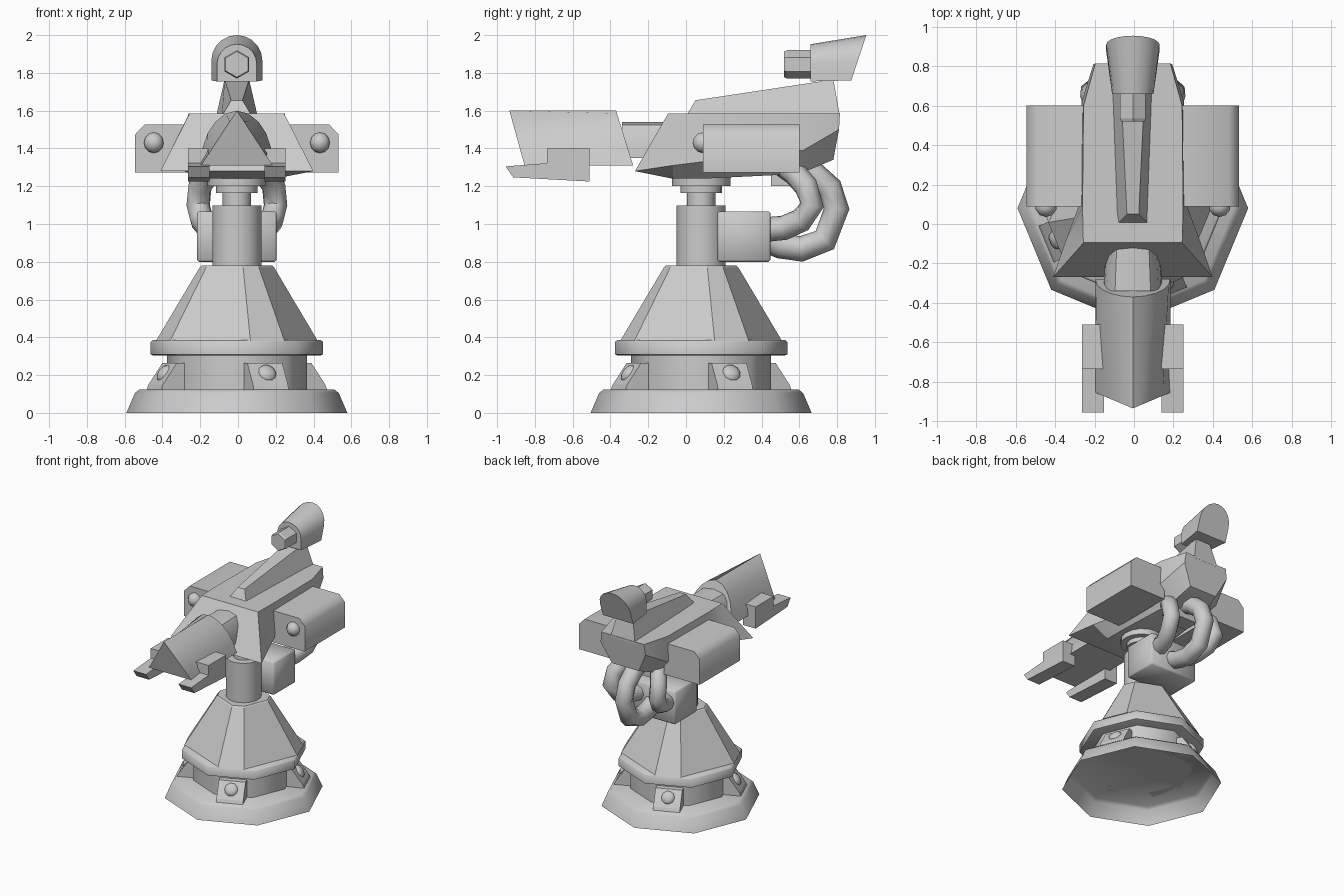
import bpy, bmesh
from math import sin, cos, pi, radians
from mathutils import Matrix, Vector

if "Cube" in bpy.data.objects:
    bpy.data.objects.remove(bpy.data.objects["Cube"])

CX, CY = -0.006, 0.08      # turret centre line, pedestal axis


def smooth_object(ob, angle):
    bpy.ops.object.select_all(action='DESELECT')
    ob.select_set(True)
    bpy.context.view_layer.objects.active = ob
    bpy.ops.object.shade_smooth_by_angle(angle=radians(angle))


def finish(name, bm, smooth=None):
    bmesh.ops.remove_doubles(bm, verts=bm.verts, dist=1e-5)
    bmesh.ops.recalc_face_normals(bm, faces=bm.faces)
    me = bpy.data.meshes.new(name)
    bm.to_mesh(me)
    bm.free()
    ob = bpy.data.objects.new(name, me)
    bpy.context.collection.objects.link(ob)
    if smooth:
        smooth_object(ob, smooth)
    return ob


def loft(name, rings, smooth=None, matrix=None, cap_start=True):
    """Skin a list of equal-length point rings and cap the ends."""
    bm = bmesh.new()
    rows = [[bm.verts.new(p) for p in r] for r in rings]
    n = len(rows[0])
    for a, b in zip(rows, rows[1:]):
        for i in range(n):
            j = (i + 1) % n
            bm.faces.new((a[i], a[j], b[j], b[i]))
    if cap_start:
        bm.faces.new(rows[0])
    bm.faces.new(rows[-1])
    if matrix:
        bm.transform(matrix)
    return finish(name, bm, smooth)


def sym(half, cx=CX):
    """Close a half section (x >= 0) by mirroring it."""
    return [(cx + x, y, z) for x, y, z in half] + [(cx - x, y, z) for x, y, z in reversed(half)]


def turned(name, profile, angles, smooth=None, cap_start=True):
    """Stack rings of (radius, z) around the pedestal axis."""
    return loft(name, [[(CX + r * cos(a), CY + r * sin(a), z) for a in angles]
                       for r, z in profile], smooth, cap_start=cap_start)


def even(n):
    return [2 * pi * i / n for i in range(n)]


def block(name, x0, x1, y0, y1, z0, z1, bevel=0.0):
    bm = bmesh.new()
    bmesh.ops.create_cube(bm, size=1)
    bm.transform(Matrix.Translation(((x0 + x1) / 2, (y0 + y1) / 2, (z0 + z1) / 2))
                 @ Matrix.Diagonal((x1 - x0, y1 - y0, z1 - z0, 1)))
    if bevel:
        bmesh.ops.bevel(bm, geom=bm.edges[:], offset=bevel, segments=1, affect='EDGES')
    return finish(name, bm, 50)


def ball(name, loc, r, scale=(1, 1, 1), rot=Matrix()):
    bm = bmesh.new()
    bmesh.ops.create_uvsphere(bm, u_segments=10, v_segments=6, radius=r)
    bm.transform(Matrix.Translation(loc) @ rot @ Matrix.Diagonal((*scale, 1)))
    return finish(name, bm, 60)


def tube(name, pts, r):
    cu = bpy.data.curves.new(name, 'CURVE')
    cu.dimensions = '3D'
    cu.bevel_depth, cu.bevel_resolution, cu.use_fill_caps = r, 2, True
    sp = cu.splines.new('POLY')
    sp.points.add(len(pts) - 1)
    for p, co in zip(sp.points, pts):
        p.co = (*co, 1)
    ob = bpy.data.objects.new(name, cu)
    bpy.context.collection.objects.link(ob)
    bpy.ops.object.select_all(action='DESELECT')
    ob.select_set(True)
    bpy.context.view_layer.objects.active = ob
    bpy.ops.object.convert(target='MESH')
    bpy.ops.object.shade_smooth_by_angle(angle=radians(60))


# Octagonal pedestal: foot (open underneath), waist and collar
turned("foot", [(.585, 0), (.54, .105), (.515, .125)], even(8), 50, cap_start=False)
turned("waist", [(.37, .125), (.37, .31)], even(8), 50)
turned("collar", [(.445, .305), (.457, .31), (.457, .375), (.445, .385)], even(8), 50)

# Tapered tower with alternating wide and narrow faces
spread = [radians(22.5 + 90 * k + d) for k in range(4) for d in (-13, 13)]
turned("tower", [(.435, .38), (.2, .77), (.19, .78)], spread)

# Four bolted wedge lugs round the waist
for k in range(4):
    turn = Matrix.Translation((CX, CY, 0)) @ Matrix.Rotation(radians(22.5 + 90 * k), 4, 'Z')
    prof = [(.3, .125), (.475, .125), (.465, .15), (.385, .265), (.3, .265)]
    loft(f"lug_{k}", [[(r, s * .1, z) for r, z in prof] for s in (-1, 1)], matrix=turn)
    ball(f"lug_bolt_{k}", turn @ Vector((.418, 0, .21)), .052, (1, 1, .5),
         turn.to_3x3().to_4x4() @ Matrix.Rotation(radians(55), 4, 'Y'))

# Swivel post and bearing
turned("post", [(.13, .77), (.13, 1.097)], even(20), 40)
turned("swivel_shaft", [(.075, 1.09), (.075, 1.19)], even(16), 40)
turned("bearing_ring", [(.11, 1.165), (.11, 1.21)], even(16), 40)
turned("bearing_disc", [(.155, 1.2), (.155, 1.27)], even(16), 40)

# Power box behind the post with three cables to the turret
block("power_box", CX - .21, CX + .21, .167, .447, .8, 1.067, .01)
for s, n in ((-1, "left"), (1, "right")):
    tube(f"cable_{n}", [(CX + s * x, y, z) for x, y, z in (
        (.13, .42, .97), (.15, .52, .98), (.185, .61, 1.02), (.205, .668, 1.1),
        (.195, .635, 1.2), (.15, .575, 1.27), (.12, .52, 1.31))], .065)
tube("cable_middle", [(CX, y, z) for y, z in (
    (.42, .92), (.5, .885), (.61, .868), (.735, .915), (.797, 1.08),
    (.76, 1.19), (.68, 1.26), (.59, 1.31))], .068)
block("cable_socket", CX - .11, CX + .11, .45, .58, 1.2, 1.32)

# Turret hull, front to rear: roof edge, chine, belly
loft("hull", [sym(h) for h in (
    [(.25, -.095, 1.585), (.405, -.27, 1.28), (.15, -.27, 1.28)],
    [(.252, -.06, 1.585), (.335, -.07, 1.31), (.2, -.07, 1.24)],
    [(.255, .09, 1.585), (.275, .09, 1.33), (.2, .09, 1.24)],
    [(.25, .6, 1.585), (.26, .62, 1.39), (.15, .6, 1.265)],
    [(.19, .815, 1.585), (.2, .81, 1.5), (.12, .78, 1.34)])], 25)

# Rising spine
loft("spine", [sym(h) for h in (
    [(.03, .05, 1.655), (.08, 0, 1.57)],
    [(.065, .78, 1.765), (.11, .815, 1.57)])])


# Sight: arched hood and hexagonal lens
def arch(hw, y0, z0, y1, z1):
    """Arched half section leaning from (y0, z0) at the sill to (y1, z1) at the crown."""
    rise = hw / (z1 - z0)
    uv = [(hw * sin(a), 1 - rise * (1 - cos(a))) for a in [pi / 2 * i / 5 for i in range(6)]]
    return sym([(u, y0 + (y1 - y0) * v, z0 + (z1 - z0) * v) for u, v in uv + [(hw, 0)]])


loft("sight_hood", [arch(.105, .66, 1.755, .66, 1.952), arch(.135, .875, 1.76, .955, 2.0)], 35)
hexa = [pi / 6 + a for a in even(6)]
loft("sight_lens", [[(CX + r * cos(a), y, 1.845 + r * sin(a)) for a in hexa]
                    for y, r in ((.52, .068), (.535, .075), (.7, .075))])

# Side pods with front lamps
for s, n in ((-1, "left"), (1, "right")):
    sec = [(.22, 1.272), (.538, 1.272), (.538, 1.475), (.488, 1.527), (.22, 1.527)]
    loft(f"pod_{n}", [[(CX + s * x, y, z) for x, z in sec] for y in (.09, .602)], 50)
    ball(f"pod_lamp_{n}", (CX + s * .44, .09, 1.43), .055)

# Gun: neck and barrel shroud swelling from a wedge tip to a rounded rear
neck = [(0, 1.54), (.09, 1.525), (.13, 1.47), (.145, 1.4), (.15, 1.35)]
loft("gun_neck", [sym([(x * k, y, z) for x, z in neck]) for y, k in ((-.34, 1), (-.04, .88))], 40)
tri = [(.19 * t, -.935 + .08 * t, 1.6 - .29 * t) for t in (0, .2, .4, .6, .8, 1)]
rear = [(x, -.37 + .09 * (1.6 - z) / .29, z) for x, z in
        ((0, 1.6), (.06, 1.585), (.115, 1.54), (.155, 1.48), (.182, 1.4), (.19, 1.31))]
loft("gun_shroud", [sym(tri), sym(rear)], 35)

# Lower rails under the shroud
for s, n in ((-1, "left"), (1, "right")):
    side = [(-.955, 1.305), (-.735, 1.322), (-.735, 1.4), (-.51, 1.4), (-.51, 1.225), (-.915, 1.247)]
    loft(f"gun_rail_{n}", [[(CX + s * x, y, z) for y, z in side] for x in (.145, .258)])
